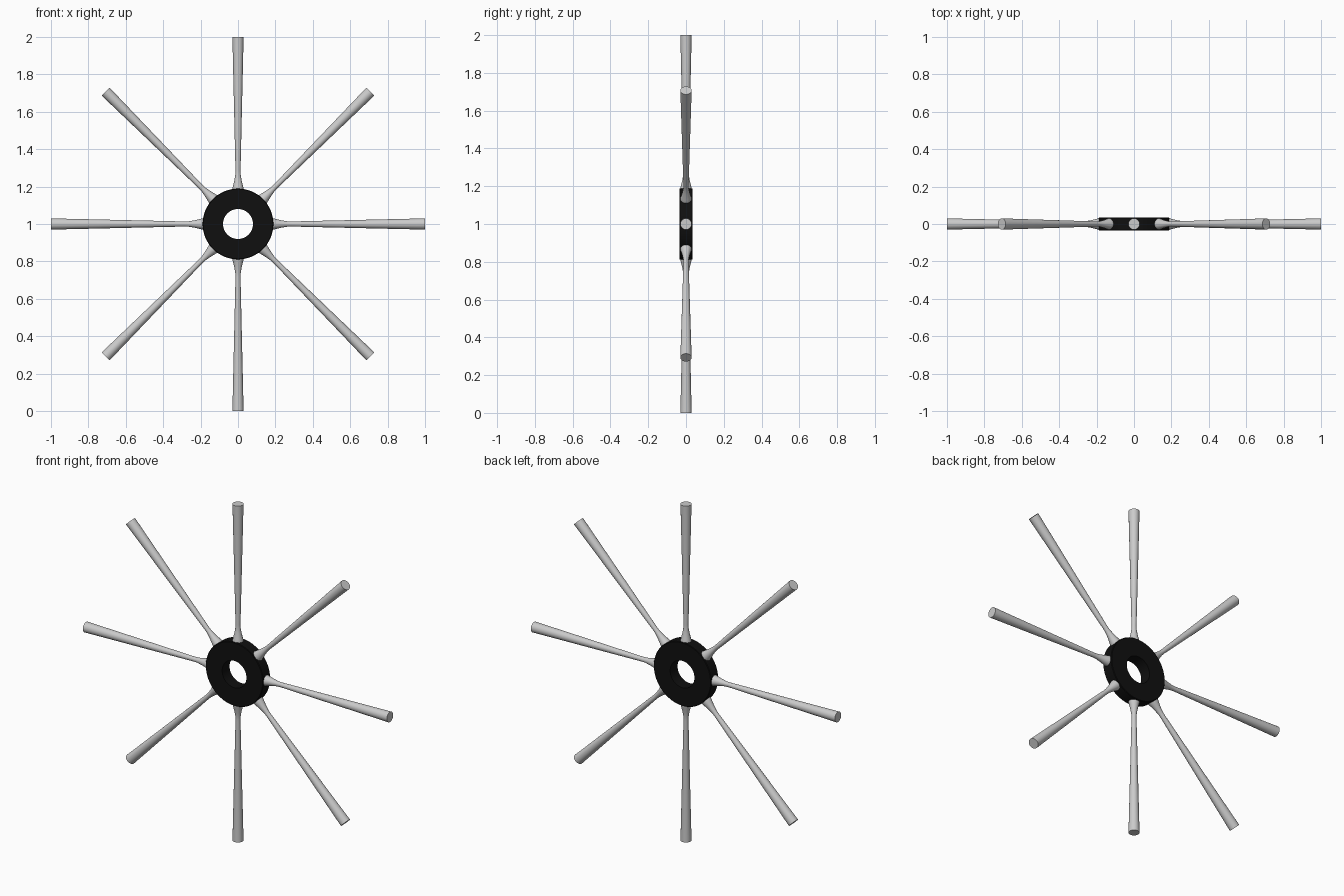
import bpy, bmesh, math
from mathutils import Matrix, Vector

if "Cube" in bpy.data.objects:
    bpy.data.objects.remove(bpy.data.objects["Cube"])

CENTRE = Matrix.Translation((0, 0, 1))


def lathe(name, profile, segments, matrix, closed=False):
    """Spin (radius, height) points around local z, then place with matrix."""
    bm = bmesh.new()
    rings = []
    for r, h in profile:
        rings.append([bm.verts.new((r * math.cos(2 * math.pi * i / segments),
                                    r * math.sin(2 * math.pi * i / segments), h))
                      for i in range(segments)])
    pairs = list(zip(rings, rings[1:]))
    if closed:
        pairs.append((rings[-1], rings[0]))
    for a, b in pairs:
        for i in range(segments):
            j = (i + 1) % segments
            bm.faces.new((a[i], a[j], b[j], b[i]))
    if not closed:
        bm.faces.new(rings[0][::-1])
        bm.faces.new(rings[-1])
    bmesh.ops.recalc_face_normals(bm, faces=bm.faces)
    bm.transform(matrix)
    mesh = bpy.data.meshes.new(name)
    bm.to_mesh(mesh)
    bm.free()
    obj = bpy.data.objects.new(name, mesh)
    bpy.context.collection.objects.link(obj)
    bpy.ops.object.select_all(action='DESELECT')
    obj.select_set(True)
    bpy.context.view_layer.objects.active = obj
    bpy.ops.object.shade_smooth_by_angle(angle=math.radians(35))
    return obj


# Black hub ring, axis along y
black = bpy.data.materials.new("black")
black.diffuse_color = (0.005, 0.005, 0.005, 1)
black.use_nodes = True
black.node_tree.nodes["Principled BSDF"].inputs["Base Color"].default_value = black.diffuse_color
hub_profile = [(0.08, -0.035), (0.186, -0.035), (0.189, -0.032),
               (0.189, 0.032), (0.186, 0.035), (0.08, 0.035)]
hub = lathe("hub_ring", hub_profile, 64,
            CENTRE @ Matrix.Rotation(math.radians(90), 4, 'X'), closed=True)
hub.data.materials.append(black)

# Eight round spokes, flared at the hub and widening to the tip
spoke_profile = [(0.032, 0.165), (0.031, 0.185), (0.026, 0.205), (0.019, 0.235),
                 (0.0145, 0.262), (0.0135, 0.285), (0.03, 1.0)]
for k in range(8):
    lathe(f"spoke_{k + 1}", spoke_profile, 24,
          CENTRE @ Matrix.Rotation(math.radians(45 * k), 4, 'Y'))
